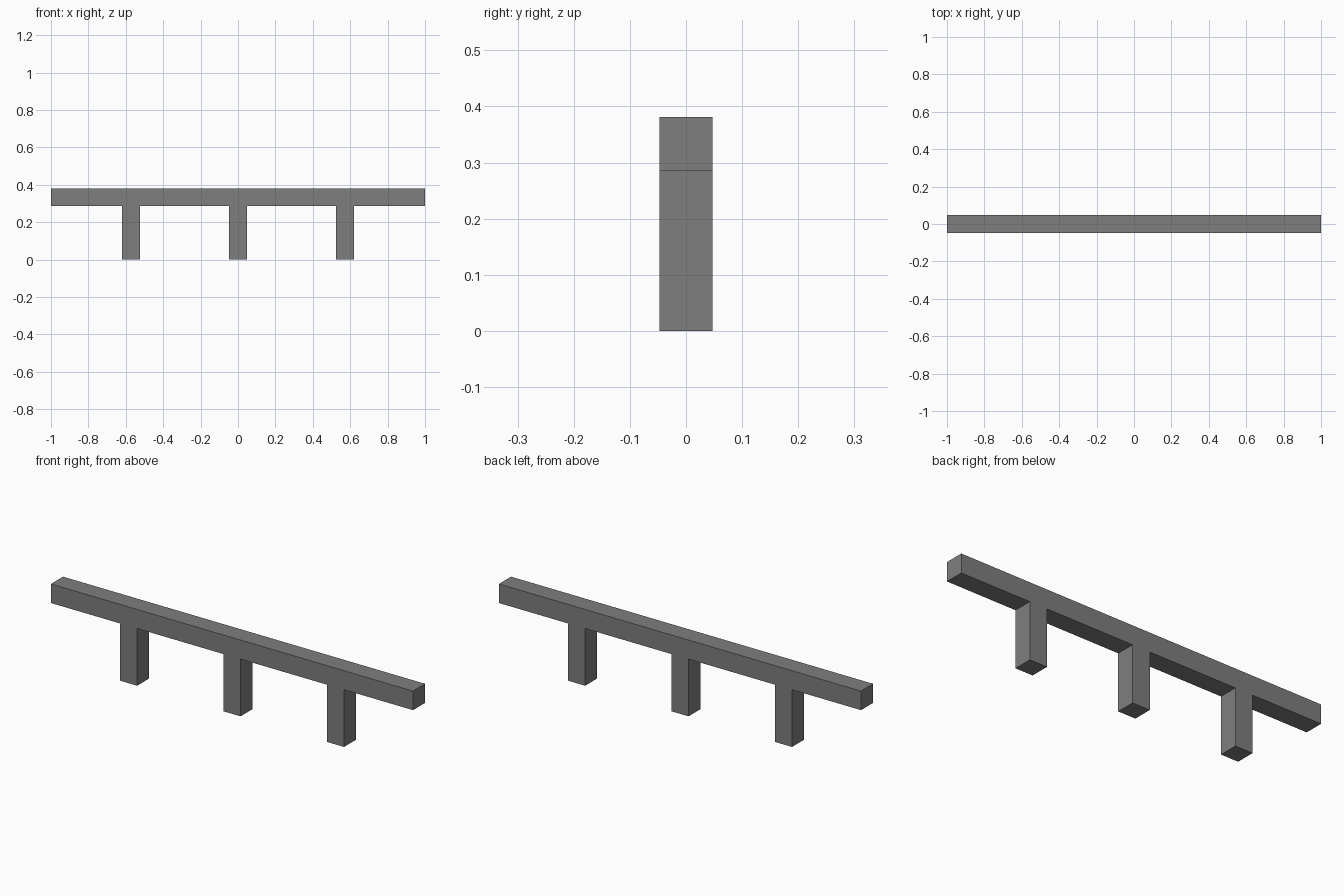
import bpy, bmesh
from mathutils import Vector

if "Cube" in bpy.data.objects:
    bpy.data.objects.remove(bpy.data.objects["Cube"])

U = 2 / 21            # square section of beam and posts
POST_X = (-6 * U, 0, 6 * U)
POST_H, TOP = 3 * U, 4 * U

grey = bpy.data.materials.new("dark grey")
grey.diffuse_color = (0.21, 0.21, 0.21, 1)
grey.use_nodes = True
grey.node_tree.nodes["Principled BSDF"].inputs["Base Color"].default_value = grey.diffuse_color

# Front outline: straight beam on top, three square posts below
outline = [(1, POST_H), (1, TOP), (-1, TOP), (-1, POST_H)]
for x in POST_X:
    l, r = x - U / 2, x + U / 2
    outline += [(l, POST_H), (l, 0), (r, 0), (r, POST_H)]

# Extrude the outline through the depth so the joints stay flush
bm = bmesh.new()
face = bm.faces.new([bm.verts.new((x, -U / 2, z)) for x, z in outline])
ext = bmesh.ops.extrude_face_region(bm, geom=[face], use_keep_orig=True)
bmesh.ops.translate(bm, vec=Vector((0, U, 0)),
                    verts=[g for g in ext["geom"] if isinstance(g, bmesh.types.BMVert)])
bmesh.ops.recalc_face_normals(bm, faces=bm.faces)

mesh = bpy.data.meshes.new("beam_with_posts")
bm.to_mesh(mesh)
bm.free()
mesh.materials.append(grey)
bpy.context.collection.objects.link(bpy.data.objects.new("beam_with_posts", mesh))
